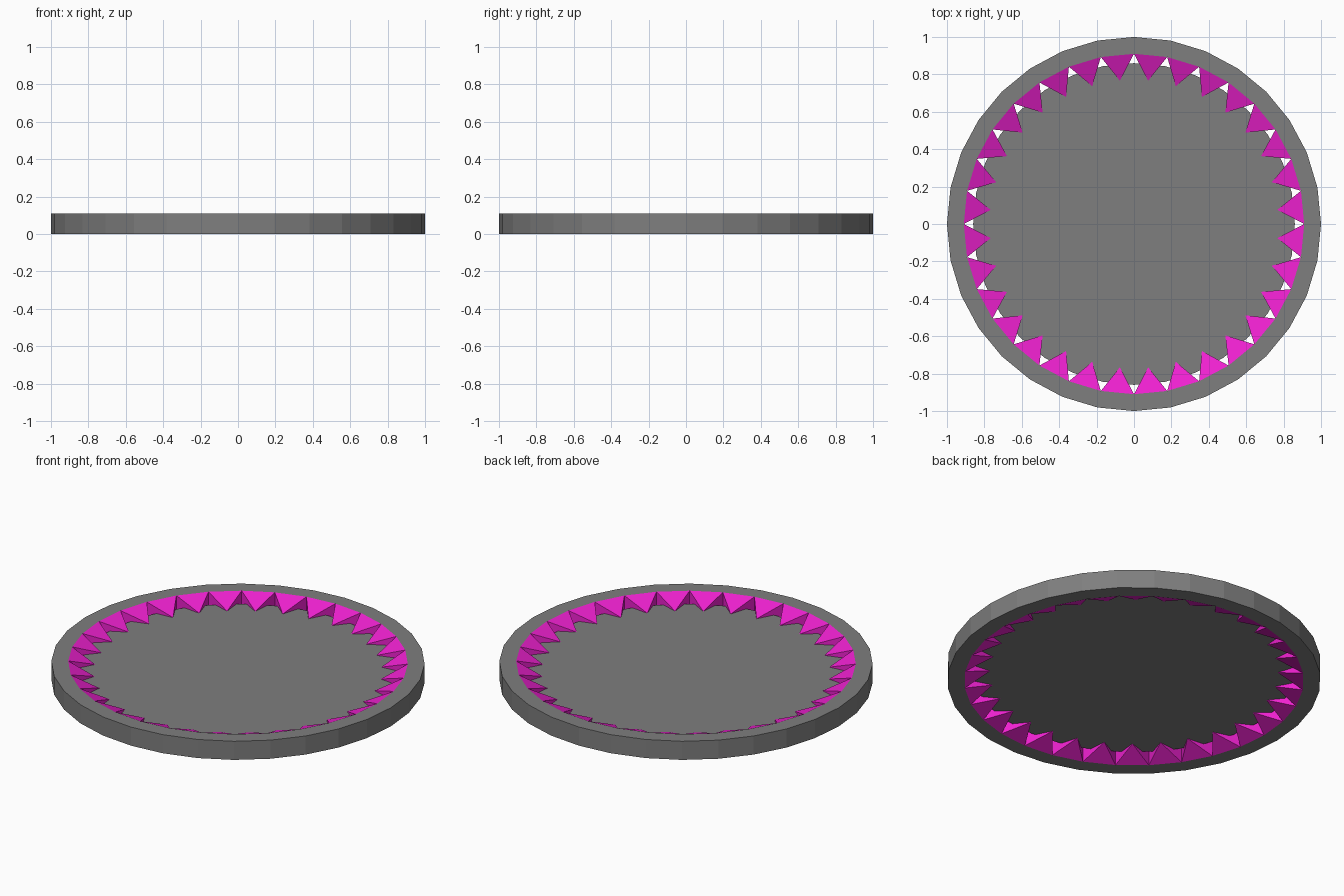
import bpy, bmesh
from math import cos, sin, tau

if "Cube" in bpy.data.objects:
    bpy.data.objects.remove(bpy.data.objects["Cube"])

SIDES = 32
HEIGHT = 0.11
R_OUT, R_IN, R_TIP, R_DISC = 1.0, 0.91, 0.77, 0.86


def polar(r, i, z):
    a = tau * i / SIDES
    return (r * cos(a), r * sin(a), z)


def make_material(name, rgb):
    mat = bpy.data.materials.new(name)
    mat.diffuse_color = (*rgb, 1)
    mat.use_nodes = True
    mat.node_tree.nodes["Principled BSDF"].inputs["Base Color"].default_value = mat.diffuse_color
    return mat


def make_object(name, bm, mat):
    bmesh.ops.remove_doubles(bm, verts=bm.verts, dist=1e-5)
    mesh = bpy.data.meshes.new(name)
    bm.to_mesh(mesh)
    bm.free()
    obj = bpy.data.objects.new(name, mesh)
    bpy.context.collection.objects.link(obj)
    mesh.materials.append(mat)
    return obj


def face(bm, *points):
    bm.faces.new([bm.verts.new(p) for p in points])


magenta = make_material("magenta", (0.86, 0.015, 0.63))
dark_grey = make_material("dark_grey", (0.21, 0.21, 0.21))

# Outer frame: wall, top and bottom bands (inner wall is filled by the teeth)
bm = bmesh.new()
for i in range(SIDES):
    j = i + 1
    profile = [(R_IN, 0), (R_OUT, 0), (R_OUT, HEIGHT), (R_IN, HEIGHT)]
    for (r0, z0), (r1, z1) in zip(profile, profile[1:]):
        face(bm, polar(r0, i, z0), polar(r0, j, z0), polar(r1, j, z1), polar(r1, i, z1))
bmesh.ops.remove_doubles(bm, verts=bm.verts, dist=1e-5)
for f in bm.faces:
    c = f.calc_center_median()
    f.normal_update()
    if f.normal.dot((c.x, c.y, (c.z - HEIGHT / 2) * 20)) < 0:
        f.normal_flip()
make_object("outer_ring", bm, dark_grey)

# Teeth: four-sided spikes pointing inward from the ring
bm = bmesh.new()
for i in range(SIDES):
    j = i + 1
    base = [polar(R_IN, i, 0), polar(R_IN, i, HEIGHT),
            polar(R_IN, j, HEIGHT), polar(R_IN, j, 0)]
    tip = polar(R_TIP, i + 0.5, HEIGHT / 2)
    for k in range(4):
        face(bm, base[k], base[(k + 1) % 4], tip)
make_object("inner_teeth", bm, magenta)

# Flat centre disc at mid height, held by the teeth
bm = bmesh.new()
face(bm, *[polar(R_DISC, i, HEIGHT / 2) for i in range(SIDES)])
make_object("centre_disc", bm, dark_grey)
